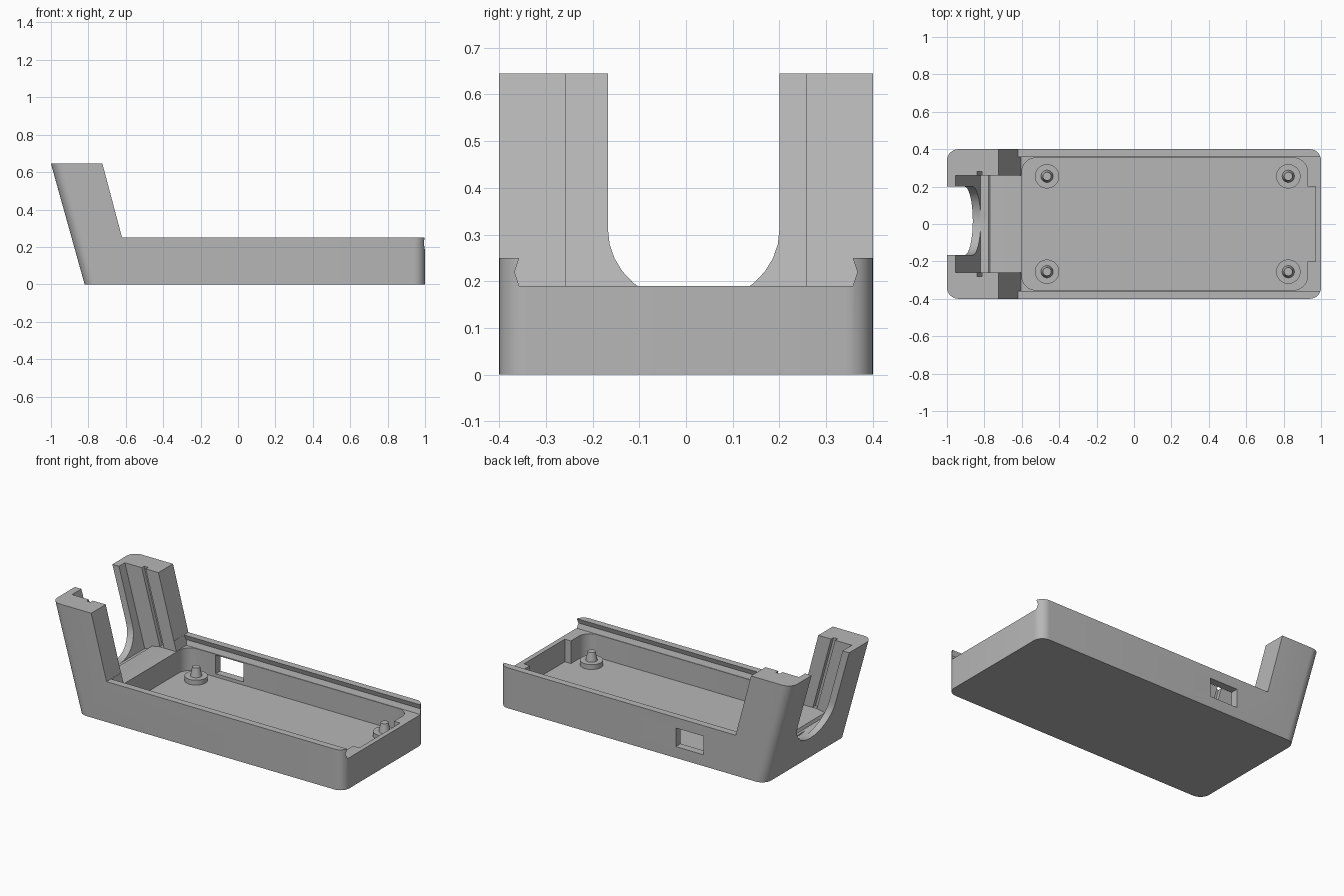
import bpy, bmesh, math
from mathutils import Matrix

cube = bpy.data.objects.get("Cube")
if cube:
    bpy.data.objects.remove(cube)

grey = bpy.data.materials.new("plain grey")
grey.use_nodes = True
grey.diffuse_color = (0.47, 0.47, 0.47, 1)
grey.node_tree.nodes["Principled BSDF"].inputs["Base Color"].default_value = grey.diffuse_color

LEAN = 0.274      # how far the tower leans back per unit of height
TOP = 0.645


def finish(name, bm):
    bmesh.ops.recalc_face_normals(bm, faces=bm.faces)
    mesh = bpy.data.meshes.new(name)
    bm.to_mesh(mesh)
    bm.free()
    obj = bpy.data.objects.new(name, mesh)
    bpy.context.collection.objects.link(obj)
    mesh.materials.append(grey)
    return obj


def prism(name, outline, place, start, end, round_edges=None, radius=0.06):
    """Extrude an outline from start to end; place(a, b, t) gives the 3D point."""
    bm = bmesh.new()
    rings = [[bm.verts.new(place(a, b, t)) for a, b in outline] for t in (start, end)]
    bm.faces.new(rings[0])
    bm.faces.new(rings[1])
    for i in range(len(outline)):
        j = (i + 1) % len(outline)
        bm.faces.new((rings[0][i], rings[0][j], rings[1][j], rings[1][i]))
    bmesh.ops.recalc_face_normals(bm, faces=bm.faces)
    if round_edges:
        chosen = [e for e in bm.edges if round_edges(e)]
        bmesh.ops.bevel(bm, geom=chosen, offset=radius, segments=8,
                        profile=0.5, affect='EDGES')
    return finish(name, bm)


def along_y(x, z, y):
    return (x, y, z)


def along_x(y, z, x):
    return (x, y, z)


def along_z(x, y, z):
    return (x, y, z)


def upright(e):
    a, b = (v.co for v in e.verts)
    return abs(a.z - b.z) > 0.1 and abs(a.y - b.y) < 0.001


def end_corner(e):
    mid = (e.verts[0].co + e.verts[1].co) / 2
    return upright(e) and (mid.x > 0.9 or mid.x < -0.8)


def cut(target, cutter):
    mod = target.modifiers.new("cut", 'BOOLEAN')
    mod.operation = 'DIFFERENCE'
    mod.solver = 'EXACT'
    mod.object = cutter
    bpy.context.view_layer.update()
    bpy.context.view_layer.objects.active = target
    bpy.ops.object.modifier_apply(modifier=mod.name)
    bpy.data.objects.remove(cutter)


def rect(x0, x1, y0, y1):
    return [(x0, y0), (x1, y0), (x1, y1), (x0, y1)]


# Leaning L-shaped shell with rounded end corners
side = [(-0.82, 0), (1, 0), (1, 0.25), (-0.62, 0.25), (-0.725, TOP), (-1, TOP)]
shell = prism("case_shell", side, along_y, -0.4, 0.4, end_corner)

# Sliding lid channel, its rear end following the tower face
half = [(0.357, 0.19), (0.367, 0.22), (0.357, 0.25), (0.357, 0.28)]
channel = half + [(-y, z) for y, z in reversed(half)]
cut(shell, prism("lid_channel",
                 channel,
                 lambda y, z, x: (x - (z - 0.19) * 0.266 if x < 0 else x, y, z),
                 -0.603, 1.1))

# Rounded tray cavity and the shallow recess in its end wall
cut(shell, prism("tray_cavity", rect(-0.6, 0.928, -0.353, 0.353), along_z,
                 0.05, 0.205, upright, 0.075))
cut(shell, prism("end_recess", rect(0.9, 0.97, -0.2, 0.2), along_z, 0.05, 0.205))


# Tower interior, open at the front and top, with a stepped sill
def inner(z):
    return -0.955 + (TOP - z) * LEAN


well = [(inner(0.7), 0.7), (inner(0.15), 0.15), (-0.777, 0.16), (-0.77, 0.178),
        (-0.72, 0.188), (-0.59, 0.188), (-0.59, 0.7)]
cut(shell, prism("tower_well", well, along_y, -0.258, 0.258))

# Thin guide grooves in both tower cheeks
foot = -0.84 + (TOP - 0.19) * LEAN
tip = -0.84 + (TOP - 0.7) * LEAN
groove = [(foot, 0.19), (foot + 0.027, 0.19), (tip + 0.027, 0.7), (tip, 0.7)]
cut(shell, prism("guide_groove", groove, along_y, -0.282, 0.282))

# U-shaped opening through the tower's outer wall
arc = [(0.0165 + 0.1835 * math.cos(a), 0.31 - 0.16 * math.sin(a))
       for a in (math.pi * i / 16 for i in range(17))]
opening = [(0.2, 0.7)] + arc + [(-0.167, 0.7)]
cut(shell, prism("tower_opening", opening, along_x, -1.2, -0.79))

# Port window in the back wall
cut(shell, prism("port_window", rect(-0.4, -0.21, 0.3, 0.5), along_z, 0.07, 0.185))


# Stepped board supports: a wide washer with a tapered pin
def support(name, x, y):
    bm = bmesh.new()
    for r0, r1, z0, z1 in ((0.065, 0.065, 0.045, 0.08), (0.033, 0.022, 0.079, 0.135)):
        bmesh.ops.create_cone(bm, cap_ends=True, segments=32, radius1=r0, radius2=r1,
                              depth=z1 - z0,
                              matrix=Matrix.Translation((x, y, (z0 + z1) / 2)))
    return finish(name, bm)


parts = [shell]
for end, x in (("tower", -0.465), ("far", 0.825)):
    for flank, y in (("front", -0.255), ("back", 0.255)):
        parts.append(support(f"{end}_{flank}_support", x, y))

# Smooth the curves, keep hard edges
bpy.context.view_layer.update()
bpy.ops.object.select_all(action='DESELECT')
for part in parts:
    part.select_set(True)
bpy.context.view_layer.objects.active = shell
bpy.ops.object.shade_smooth_by_angle(angle=math.radians(30))
